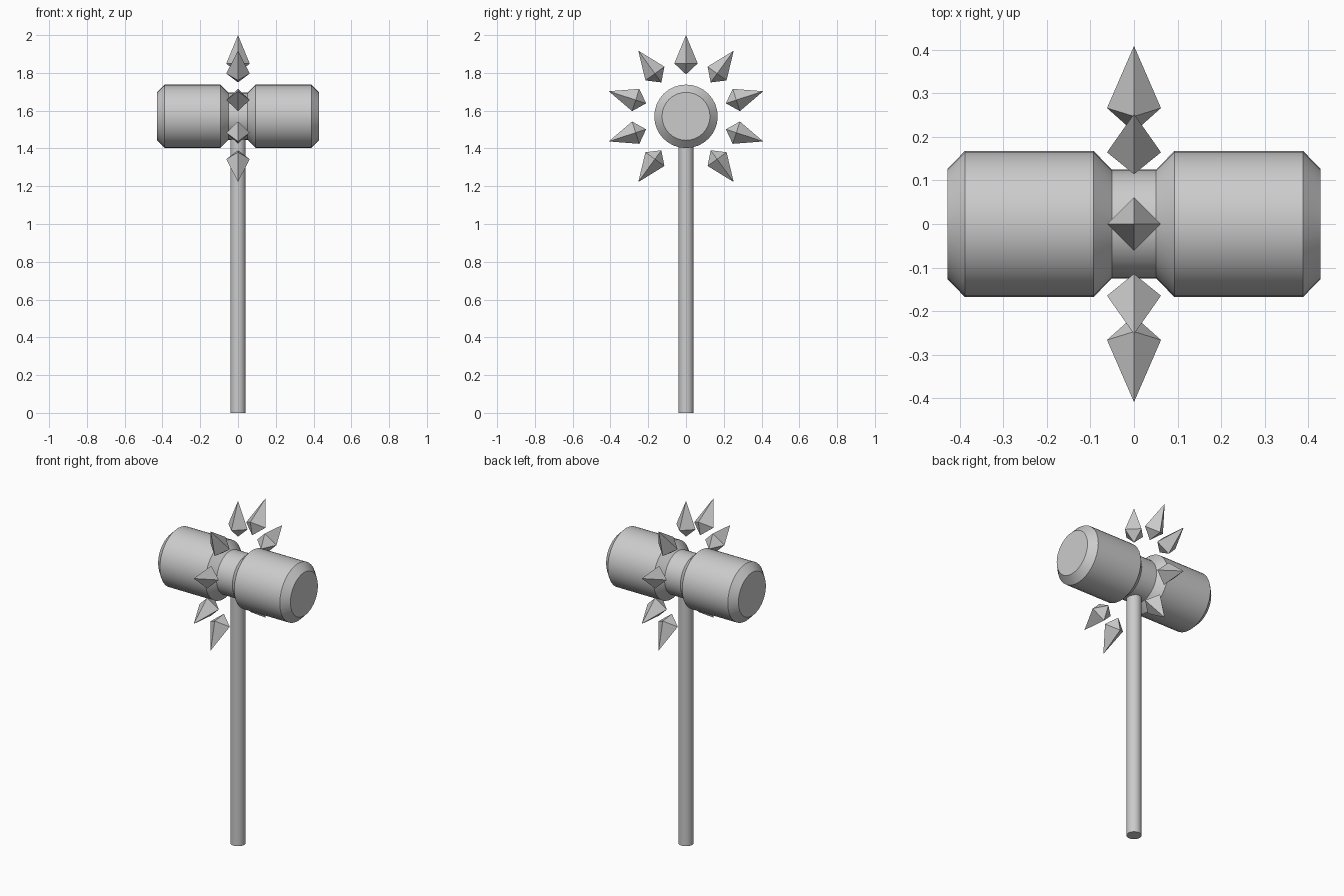
import bpy, bmesh
from math import radians, sin, cos, pi
from mathutils import Matrix, Vector

if "Cube" in bpy.data.objects:
    bpy.data.objects.remove(bpy.data.objects["Cube"])

HEAD_Z = 1.57


def make_object(name, bm, smooth):
    bmesh.ops.recalc_face_normals(bm, faces=bm.faces)
    mesh = bpy.data.meshes.new(name)
    bm.to_mesh(mesh)
    bm.free()
    ob = bpy.data.objects.new(name, mesh)
    bpy.context.collection.objects.link(ob)
    if smooth:
        bpy.ops.object.select_all(action='DESELECT')
        ob.select_set(True)
        bpy.context.view_layer.objects.active = ob
        bpy.ops.object.shade_smooth_by_angle(angle=radians(30))
    return ob


def lathe(name, profile, sides, matrix, smooth=True):
    """Revolve (radius, height) points around z; radius 0 makes a point."""
    bm = bmesh.new()
    rings = []
    for r, h in profile:
        n = sides if r > 0 else 1
        rings.append([bm.verts.new(matrix @ Vector((r * cos(2 * pi * i / sides),
                                                    r * sin(2 * pi * i / sides), h)))
                      for i in range(n)])
    for a, b in zip(rings, rings[1:]):
        for i in range(sides):
            j = (i + 1) % sides
            loop = [a[i % len(a)], a[j % len(a)], b[j % len(b)], b[i % len(b)]]
            bm.faces.new(list(dict.fromkeys(loop)))
    for ring in (rings[0], rings[-1]):
        if len(ring) > 1:
            bm.faces.new(ring)
    return make_object(name, bm, smooth)


# Handle
lathe("handle", [(0.04, 0), (0.04, 1.47)], 32, Matrix.Identity(4))

# Hammer head: mirrored half profile turned around the x axis
half = [(0.125, 0.051), (0.168, 0.093), (0.168, 0.388), (0.127, 0.428)]
profile = [(r, -h) for r, h in reversed(half)] + half
lathe("head", profile, 32,
      Matrix.Translation((0, 0, HEAD_Z)) @ Matrix.Rotation(pi / 2, 4, 'Y'))

# Ring of nine floating spikes, with the handle in the tenth place
spike = [(0, 0.222), (0.062, 0.28), (0, 0.43)]
for k in range(-4, 5):
    lathe(f"spike_{k + 5}", spike, 4,
          Matrix.Translation((0, 0, HEAD_Z)) @ Matrix.Rotation(k * pi / 5, 4, 'X'),
          smooth=False)
